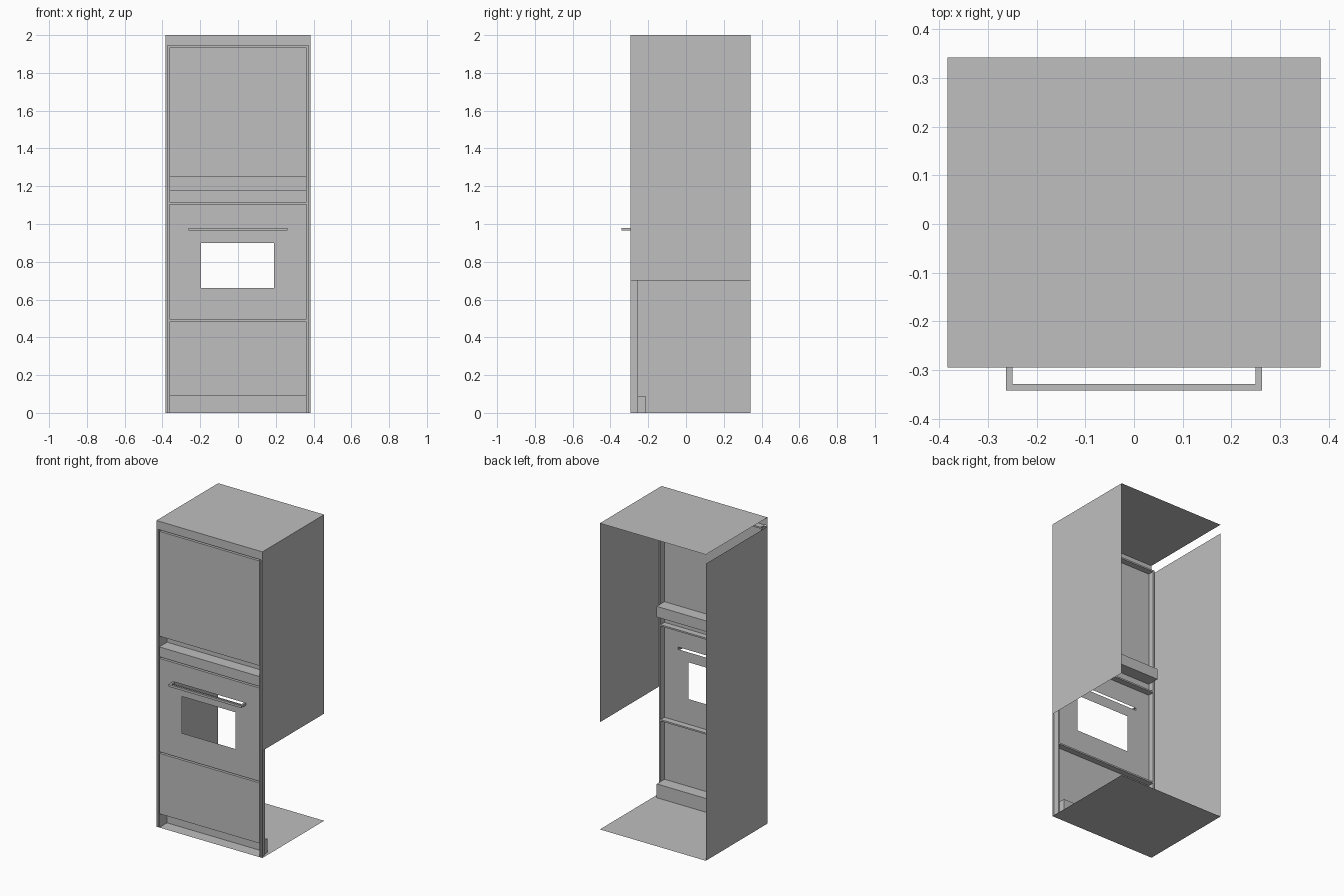
import bpy
import bmesh

cube = bpy.data.objects.get("Cube")
if cube:
    bpy.data.objects.remove(cube)

grey = bpy.data.materials.new("plain grey")
grey.use_nodes = True
colour = (0.52, 0.52, 0.52, 1)
grey.diffuse_color = colour
grey.node_tree.nodes["Principled BSDF"].inputs["Base Color"].default_value = colour

# Main dimensions
W, FRONT, BACK, TOP = 0.383, -0.295, 0.342, 2.0
DOOR, GAP = 0.362, 0.372          # door edge and stile edge
GROOVE, RECESS = -0.255, -0.215   # depths of grooves and recesses


def make(name, faces):
    """Join lists of corner points into one flat-shaded sheet object."""
    bm = bmesh.new()
    for corners in faces:
        bm.faces.new([bm.verts.new(c) for c in corners])
    bmesh.ops.remove_doubles(bm, verts=bm.verts, dist=0.0001)
    mesh = bpy.data.meshes.new(name)
    bm.to_mesh(mesh)
    bm.free()
    mesh.materials.append(grey)
    obj = bpy.data.objects.new(name, mesh)
    bpy.context.collection.objects.link(obj)
    return obj


def level(z):
    return [(-W, FRONT, z), (W, FRONT, z), (W, BACK, z), (-W, BACK, z)]


def side(x, y0, y1, z0, z1):
    return [(x, y0, z0), (x, y1, z0), (x, y1, z1), (x, y0, z1)]


def fold_x(profile, half=DOOR):
    """Sweep a (y, z) profile across the width."""
    return [[(-half, *a), (half, *a), (half, *b), (-half, *b)]
            for a, b in zip(profile, profile[1:])]


def fold_z(profile, z0, z1):
    """Sweep an (x, y) profile upwards."""
    return [[(*a, z0), (*b, z0), (*b, z1), (*a, z1)]
            for a, b in zip(profile, profile[1:])]


def groove(z):
    return [(FRONT, z - 0.005), (GROOVE, z - 0.005),
            (GROOVE, z + 0.005), (FRONT, z + 0.005)]


# Carcass sheets: the back is open and one side stops above the floor
make("roof", [level(TOP)])
make("floor", [level(0)])
make("right_side", [side(-W, FRONT, BACK, 0, 1.94)])
make("left_side", [side(W, FRONT, BACK, 0.7, TOP)])
make("top_rail", fold_x([(FRONT, 1.945), (FRONT, TOP)], W))

# Narrow stiles with a shadow gap beside the doors
for name, s in (("left_stile", 1), ("right_stile", -1)):
    make(name, fold_z([(s * W, FRONT), (s * GAP, FRONT), (s * GAP, GROOVE),
                       (s * DOOR, GROOVE), (s * DOOR, FRONT)], 0, 1.945))

# Toe kick, drawer and the groove above it
make("toe_kick_and_drawer", fold_x(
    [(RECESS, 0), (RECESS, 0.09), (FRONT, 0.09)] + groove(0.49)))

# Filler strip, open recess, upper door and top groove
make("upper_front", fold_x(
    groove(1.11) + [(FRONT, 1.18), (RECESS, 1.18), (RECESS, 1.25),
                    (FRONT, 1.25)] + groove(1.94)))

# End pieces of the recesses
make("recess_ends", [side(s * DOOR, FRONT, RECESS, z0, z1)
                     for s in (-1, 1) for z0, z1 in ((0, 0.09), (1.18, 1.25))])

# Oven door with a window opening and a slot behind the handle
HX, HZ0, HZ1 = 0.263, 0.965, 0.98
WX0, WX1, WZ0, WZ1 = -0.197, 0.19, 0.66, 0.90


def strip(x0, x1, z0, z1):
    return [(x0, FRONT, z0), (x1, FRONT, z0), (x1, FRONT, z1), (x0, FRONT, z1)]


make("oven_door", [
    strip(-DOOR, DOOR, 0.495, WZ0),
    strip(-DOOR, WX0, WZ0, WZ1), strip(WX1, DOOR, WZ0, WZ1),
    strip(-DOOR, DOOR, WZ1, HZ0),
    strip(-DOOR, -HX, HZ0, HZ1), strip(HX, DOOR, HZ0, HZ1),
    strip(-DOOR, DOOR, HZ1, 1.105)])

# U-shaped handle, open where it meets the door
T, TIP = 0.013, -0.342
outline = [(-HX, FRONT), (-HX, TIP), (HX, TIP), (HX, FRONT),
           (HX - T, FRONT), (HX - T, TIP + T), (T - HX, TIP + T), (T - HX, FRONT)]
make("oven_handle", fold_z(outline[:4], HZ0, HZ1) + fold_z(outline[4:], HZ0, HZ1)
     + [[(x, y, z) for x, y in outline] for z in (HZ0, HZ1)])
